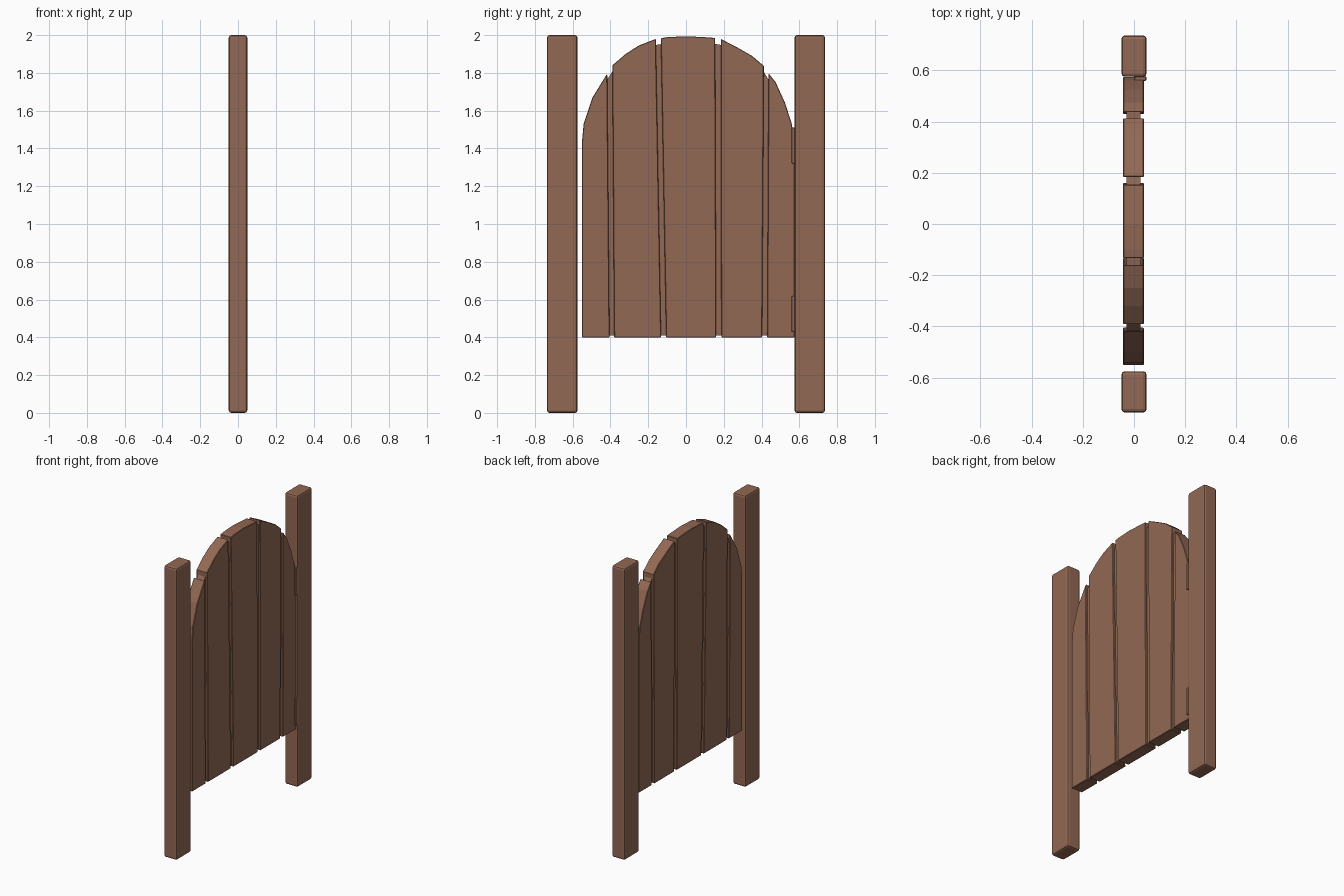
import bpy, bmesh

if "Cube" in bpy.data.objects:
    bpy.data.objects.remove(bpy.data.objects["Cube"])

wood = bpy.data.materials.new("brown_wood")
wood.diffuse_color = (0.29, 0.14, 0.088, 1)
wood.use_nodes = True
wood.node_tree.nodes["Principled BSDF"].inputs["Base Color"].default_value = wood.diffuse_color

# Arch outline of the gate top: (y, z)
ARCH = [(-.551, 1.43), (-.542, 1.53), (-.495, 1.67), (-.415, 1.80), (-.39, 1.84),
        (-.32, 1.90), (-.25, 1.945), (-.16, 1.98), (-.1, 1.989), (0, 1.994),
        (.1, 1.989), (.155, 1.985), (.185, 1.98), (.28, 1.93), (.35, 1.89),
        (.41, 1.84), (.435, 1.80), (.475, 1.75), (.525, 1.64), (.56, 1.53),
        (.575, 1.43)]


def arch_z(y):
    y = min(max(y, ARCH[0][0]), ARCH[-1][0])
    for (y0, z0), (y1, z1) in zip(ARCH, ARCH[1:]):
        if y <= y1:
            return z0 + (z1 - z0) * (y - y0) / (y1 - y0)
    return ARCH[-1][1]


def extrude_profile(name, pts, x0, x1, bevel=0.0, segments=1):
    bm = bmesh.new()
    face = bm.faces.new([bm.verts.new((x0, y, z)) for y, z in pts])
    ext = bmesh.ops.extrude_face_region(bm, geom=[face])
    verts = [g for g in ext["geom"] if isinstance(g, bmesh.types.BMVert)]
    bmesh.ops.translate(bm, verts=verts, vec=(x1 - x0, 0, 0))
    bmesh.ops.recalc_face_normals(bm, faces=bm.faces)
    me = bpy.data.meshes.new(name)
    bm.to_mesh(me)
    bm.free()
    ob = bpy.data.objects.new(name, me)
    bpy.context.collection.objects.link(ob)
    me.materials.append(wood)
    if bevel:
        m = ob.modifiers.new("bevel", "BEVEL")
        m.width, m.segments = bevel, segments
        m.limit_method, m.angle_limit = "ANGLE", 1.0
    return ob


def box(name, x0, x1, y0, y1, z0, z1, bevel=0.0, segments=1):
    return extrude_profile(name, [(y0, z0), (y1, z0), (y1, z1), (y0, z1)],
                           x0, x1, bevel, segments)


def arched(name, bl, br, tl, tr, z0, drop, x0, x1, bevel=0.0):
    top = [(y, z - drop) for y, z in ARCH if tl + .003 < y < tr - .003]
    pts = [(bl, z0), (br, z0), (tr, arch_z(tr) - drop)] + top[::-1] + [(tl, arch_z(tl) - drop)]
    extrude_profile(name, pts, x0, x1, bevel)


# Posts
box("left_post", -.049, .049, -.736, -.575, 0, 2, .013, 2)
box("right_post", -.049, .049, .575, .736, 0, 2, .013, 2)

# Planks: bottom left, bottom right, top left, top right
planks = [(-.551, -.405, -.551, -.417), (-.38, -.132, -.39, -.16),
          (-.105, .16, -.133, .154), (.187, .403, .184, .412),
          (.43, .574, .437, .574)]
for i, p in enumerate(planks):
    arched(f"plank_{i + 1}", *p, .4, 0, -.043, .039, .003)

# Recessed core seen in the gaps
arched("gate_core", -.53, .555, -.53, .555, .41, .032, -.029, .025)

# Hinges
for name, z in (("lower_hinge", .43), ("upper_hinge", 1.32)):
    box(name, 0, .048, .559, .577, z, z + .19, .003)
